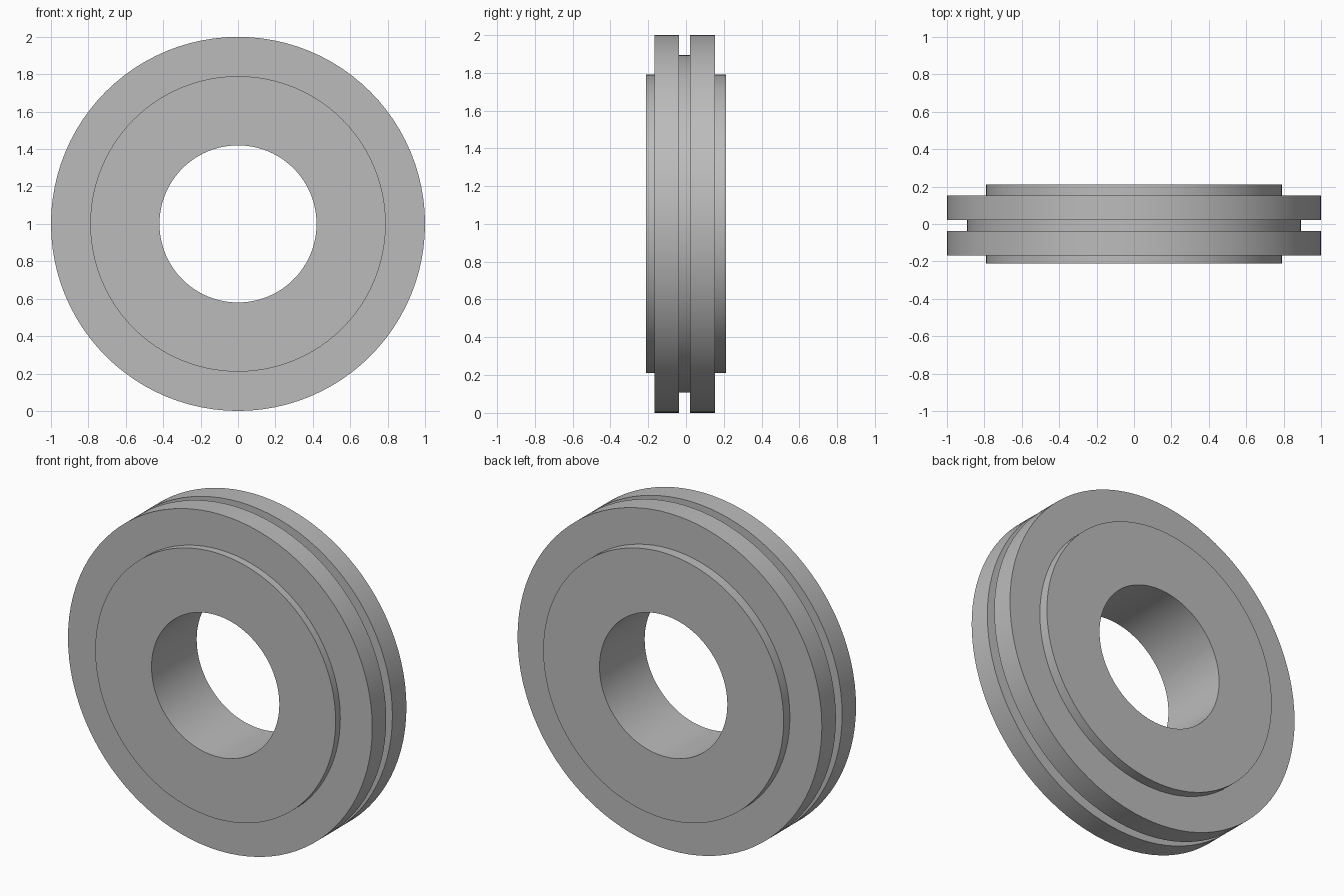
import bpy
import bmesh
import math

if "Cube" in bpy.data.objects:
    bpy.data.objects.remove(bpy.data.objects["Cube"])

SEGMENTS = 96

# Closed cross-section as (radius, y): bore, hubs, flanges and groove
profile = [
    (0.42, -0.212), (0.79, -0.212), (0.79, -0.168), (1.0, -0.168),
    (1.0, -0.037), (0.893, -0.037), (0.893, 0.021), (1.0, 0.021),
    (1.0, 0.153), (0.79, 0.153), (0.79, 0.212), (0.42, 0.212),
]

# Revolve the section about the y axis
bm = bmesh.new()
rings = []
for i in range(SEGMENTS):
    a = 2 * math.pi * i / SEGMENTS
    rings.append([bm.verts.new((r * math.cos(a), y, 1 + r * math.sin(a)))
                  for r, y in profile])
for i, ring in enumerate(rings):
    after = rings[(i + 1) % SEGMENTS]
    for j in range(len(profile)):
        k = (j + 1) % len(profile)
        bm.faces.new((ring[j], ring[k], after[k], after[j]))
bmesh.ops.recalc_face_normals(bm, faces=bm.faces)

mesh = bpy.data.meshes.new("grooved_ring")
bm.to_mesh(mesh)
bm.free()
ring_obj = bpy.data.objects.new("grooved_ring", mesh)
bpy.context.collection.objects.link(ring_obj)

# Single plain grey
grey = bpy.data.materials.new("grey")
grey.diffuse_color = (0.5, 0.5, 0.5, 1)
grey.use_nodes = True
grey.node_tree.nodes["Principled BSDF"].inputs["Base Color"].default_value = grey.diffuse_color
mesh.materials.append(grey)

# Smooth walls, crisp rims
bpy.context.view_layer.objects.active = ring_obj
ring_obj.select_set(True)
bpy.ops.object.shade_smooth_by_angle(angle=math.radians(30))
